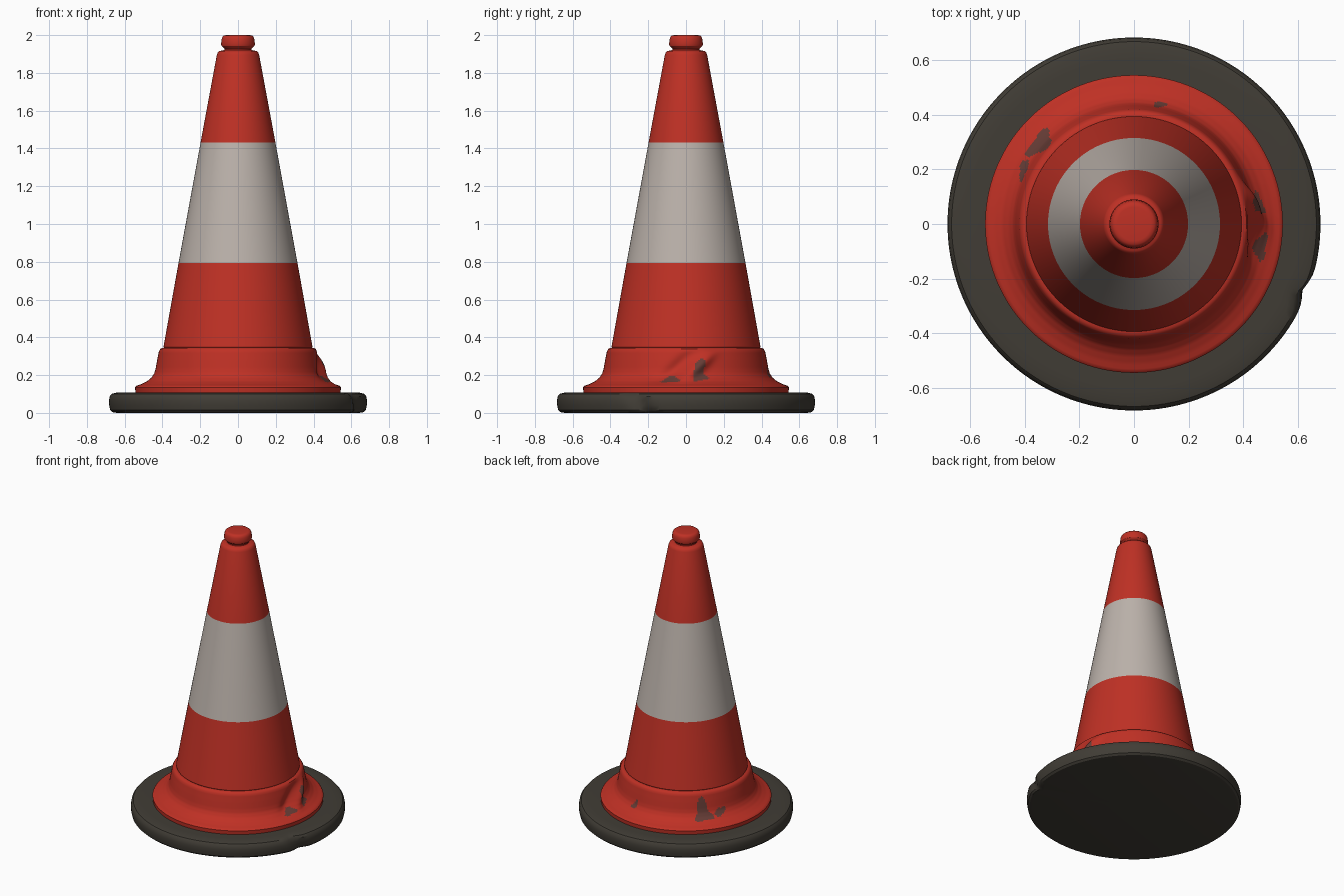
import bpy, bmesh, math
from math import sin, cos, atan2, exp, radians, hypot, degrees

if "Cube" in bpy.data.objects:
    bpy.data.objects.remove(bpy.data.objects["Cube"])


def material(name, rgb):
    m = bpy.data.materials.new(name)
    m.diffuse_color = (*rgb, 1)
    m.use_nodes = True
    m.node_tree.nodes["Principled BSDF"].inputs["Base Color"].default_value = m.diffuse_color
    return m


RED = material("cone red", (0.52, 0.030, 0.018))
WHITE = material("band white", (0.50, 0.445, 0.405))
RUBBER = material("base rubber", (0.052, 0.046, 0.036))
WORN = material("worn patch", (0.13, 0.045, 0.036))


def densify(pts, step):
    out = [pts[0]]
    for a, b in zip(pts, pts[1:]):
        n = max(1, round(math.dist(a, b) / step))
        out += [(a[0] + (b[0] - a[0]) * i / n, a[1] + (b[1] - a[1]) * i / n)
                for i in range(1, n + 1)]
    return out


def lathe(name, profile, mats, segs, rule=None, warp=None):
    """Spin an (r, z) profile running from bottom to top; r = 0 makes a pole."""
    bm = bmesh.new()
    rings = []
    for r, z in profile:
        if r == 0:
            rings.append([bm.verts.new((0, 0, z))] * segs)
            continue
        ring = []
        for i in range(segs):
            a = 2 * math.pi * i / segs
            rr = r + (warp(degrees(a if a < math.pi else a - 2 * math.pi), r, z) if warp else 0)
            ring.append(bm.verts.new((rr * cos(a), rr * sin(a), z)))
        rings.append(ring)
    for lo, hi in zip(rings, rings[1:]):
        for i in range(segs):
            j = (i + 1) % segs
            f = bm.faces.new(list(dict.fromkeys((lo[i], lo[j], hi[j], hi[i]))))
            if rule:
                f.material_index = rule(f.calc_center_median())
    bmesh.ops.recalc_face_normals(bm, faces=bm.faces)
    me = bpy.data.meshes.new(name)
    bm.to_mesh(me)
    bm.free()
    ob = bpy.data.objects.new(name, me)
    bpy.context.collection.objects.link(ob)
    for m in mats:
        me.materials.append(m)
    bpy.ops.object.select_all(action='DESELECT')
    ob.select_set(True)
    bpy.context.view_layer.objects.active = ob
    bpy.ops.object.shade_smooth_by_angle(angle=radians(32))
    return ob


def bell(x, width):
    return exp(-(x / width) ** 2)


# Rubber base disc with a small gouge in the rim
def gouge(a, r, z):
    return -0.022 * bell(a + 21 + (z - 0.05) * 60, 4) if r > 0.6 else 0


lathe("rubber_base",
      [(0, 0), (0.64, 0), (0.665, 0.004), (0.677, 0.015), (0.682, 0.04),
       (0.683, 0.065), (0.679, 0.088), (0.668, 0.101), (0.645, 0.107),
       (0.60, 0.109), (0.50, 0.109), (0, 0.109)],
      [RUBBER], 180, warp=gouge)


# Flared red collar: pushed-out crease on the right side, plus worn patches
def crease(a, r, z):
    if not 0.15 < z < 0.335:
        return 0
    k = sin((z - 0.15) / 0.185 * math.pi)
    mid = 3 + (z - 0.2) * 120
    return k * (0.03 * bell(a - mid, 6) - 0.018 * bell(a - mid + 15, 6))


# x, y, half length, half width, direction in degrees
PATCHES = [(0.463, -0.085, 0.052, 0.026, 80), (0.456, 0.075, 0.045, 0.018, 110),
           (-0.345, 0.295, 0.065, 0.030, 50), (-0.405, 0.20, 0.045, 0.015, 75),
           (0.095, 0.437, 0.026, 0.011, 0)]


def worn(c):
    for x, y, length, width, d in PATCHES:
        dx, dy, t = c.x - x, c.y - y, radians(d)
        u = (dx * cos(t) + dy * sin(t)) / length
        v = (dy * cos(t) - dx * sin(t)) / width
        if hypot(u, v) < 0.92 + 0.2 * sin(3 * atan2(v, u) + x * 20):
            return 1
    return 0


collar = [(0.53, 0.105), (0.543, 0.108), (0.545, 0.135), (0.538, 0.143), (0.51, 0.153),
          (0.482, 0.167), (0.458, 0.187), (0.443, 0.21), (0.436, 0.235),
          (0.428, 0.28), (0.419, 0.325), (0.412, 0.338), (0.402, 0.344), (0.385, 0.346)]
lathe("flared_collar", densify(collar, 0.008), [RED, WORN], 300, worn, crease)

# Tapered body with the white band
lathe("cone_body",
      [(0.385, 0.33), (0.394, 0.352), (0.315, 0.793), (0.198, 1.432),
       (0.112, 1.895), (0.107, 1.908), (0.098, 1.916), (0.07, 1.921)],
      [RED, WHITE], 128, lambda c: 1 if 0.793 < c.z < 1.432 else 0)

# Neck groove and rounded cap
lathe("top_cap",
      [(0.073, 1.912), (0.071, 1.927), (0.078, 1.934), (0.087, 1.942), (0.090, 1.953),
       (0.086, 1.98), (0.082, 1.991), (0.074, 1.998), (0.062, 2.0), (0, 2.0)],
      [RED], 96)
